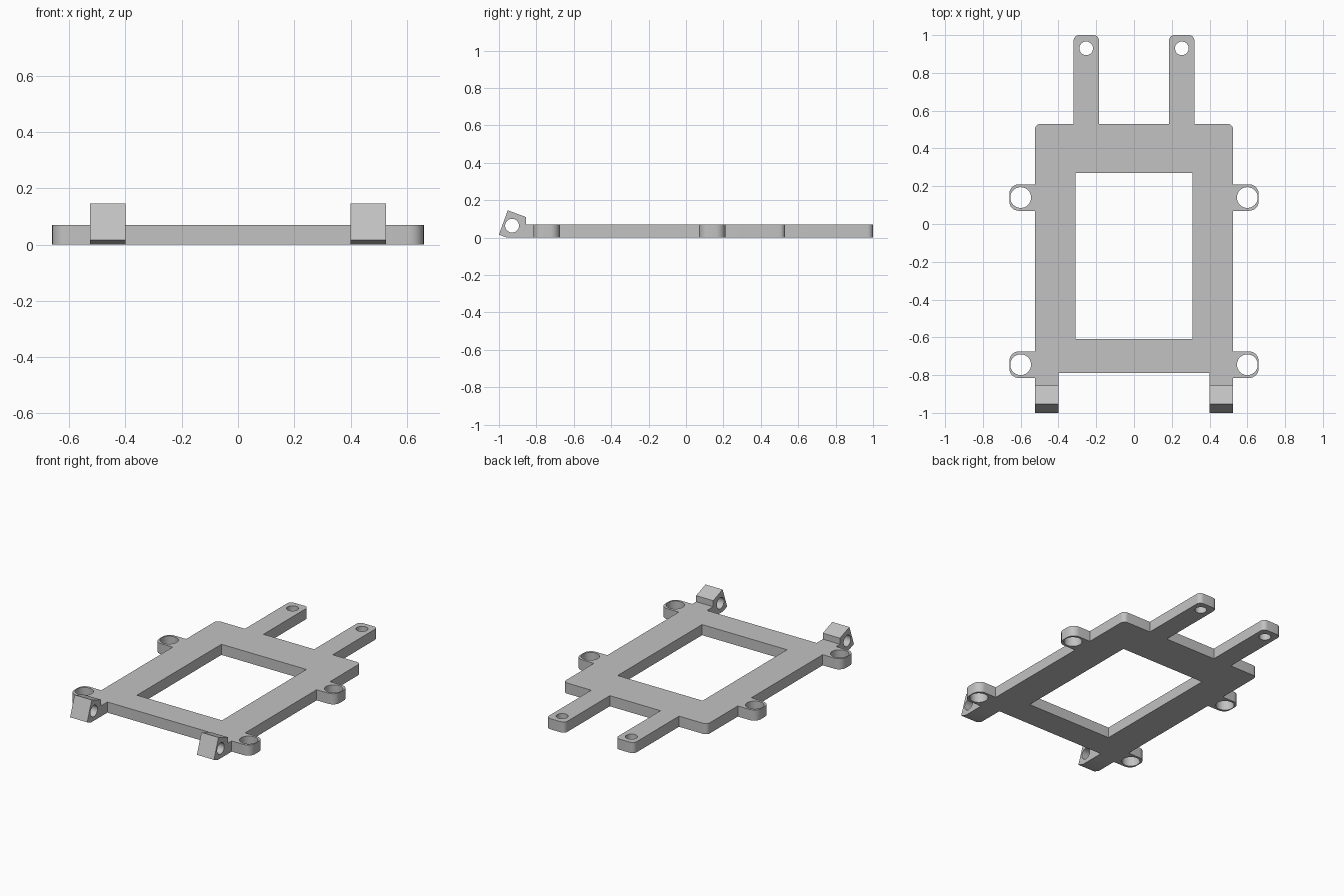
import bpy
from math import cos, sin, pi
from mathutils import Matrix, Vector

cube = bpy.data.objects.get("Cube")
if cube:
    bpy.data.objects.remove(cube)

grey = bpy.data.materials.new("plain_grey")
grey.use_nodes = True
GREY = (0.54, 0.54, 0.54, 1)
grey.diffuse_color = GREY
grey.node_tree.nodes["Principled BSDF"].inputs["Base Color"].default_value = GREY

THICK = 0.07


def rounded(corners, steps=8):
    """Outline from (x, y, radius) corners, with arcs at the rounded ones."""
    out = []
    for i, (x, y, r) in enumerate(corners):
        p = Vector((x, y))
        if r == 0:
            out.append(p)
            continue
        a = (Vector(corners[i - 1][:2]) - p).normalized()
        b = (Vector(corners[(i + 1) % len(corners)][:2]) - p).normalized()
        centre = p + (a + b) * r
        for k in range(steps + 1):
            t = k / steps * pi / 2
            out.append(centre - b * r * cos(t) - a * r * sin(t))
    return out


def circle(x, y, r, n=40):
    return [Vector((x + r * cos(2 * pi * k / n), y + r * sin(2 * pi * k / n))) for k in range(n)]


def slab(name, outlines, depth, matrix):
    """Extrude closed outlines (the first is the rim, the others are holes)."""
    curve = bpy.data.curves.new(name, "CURVE")
    curve.dimensions = "2D"
    curve.fill_mode = "BOTH"
    curve.extrude = depth / 2
    for points in outlines:
        spline = curve.splines.new("POLY")
        spline.points.add(len(points) - 1)
        for sp, p in zip(spline.points, points):
            sp.co = (p.x, p.y, 0, 1)
        spline.use_cyclic_u = True
    temp = bpy.data.objects.new(name + "_curve", curve)
    bpy.context.collection.objects.link(temp)
    graph = bpy.context.evaluated_depsgraph_get()
    mesh = bpy.data.meshes.new_from_object(temp.evaluated_get(graph))
    bpy.data.objects.remove(temp)
    mesh.name = name
    mesh.transform(matrix)
    mesh.materials.clear()
    mesh.materials.append(grey)
    obj = bpy.data.objects.new(name, mesh)
    bpy.context.collection.objects.link(obj)
    bpy.ops.object.select_all(action="DESELECT")
    obj.select_set(True)
    bpy.context.view_layer.objects.active = obj
    bpy.ops.object.shade_smooth_by_angle(angle=pi / 6)
    return obj


# Flat plate: half outline from the front middle round to the back middle
SIDE, EAR, EAR_HALF = 0.525, 0.66, 0.07
EAR_YS = (-0.745, 0.14)
half = [(0.4, -0.79, 0), (0.4, -0.855, 0), (SIDE, -0.855, 0)]
for y in EAR_YS:
    half += [(SIDE, y - EAR_HALF, 0), (EAR, y - EAR_HALF, 0.05),
             (EAR, y + EAR_HALF, 0.05), (SIDE, y + EAR_HALF, 0)]
half += [(SIDE, 0.53, 0.03), (0.32, 0.53, 0), (0.32, 1, 0.03),
         (0.185, 1, 0.03), (0.185, 0.53, 0)]
rim = rounded(half + [(-x, y, r) for x, y, r in reversed(half)])

window = [Vector(p) for p in ((-0.31, -0.61), (0.31, -0.61), (0.31, 0.27), (-0.31, 0.27))]
holes = [window]
for s in (-1, 1):
    holes += [circle(s * 0.6, y, 0.055) for y in EAR_YS]
    holes.append(circle(s * 0.253, 0.93, 0.036))
slab("frame_plate", [rim] + holes, THICK, Matrix.Translation((0, 0, THICK / 2)))

# Tilted hinge blocks at the front, drawn in side profile
profile = [Vector(p) for p in ((-0.855, 0), (-0.855, 0.11), (-0.953, 0.146),
                               (-1, 0.016), (-0.957, 0))]
upright = Matrix(((0, 0, 1, 0), (1, 0, 0, 0), (0, 1, 0, 0), (0, 0, 0, 1)))
for side, s in (("left", 1), ("right", -1)):
    place = Matrix.Translation((s * (0.4 + SIDE) / 2, 0, 0)) @ upright
    slab(side + "_hinge_block", [profile, circle(-0.93, 0.064, 0.037)], SIDE - 0.4, place)
